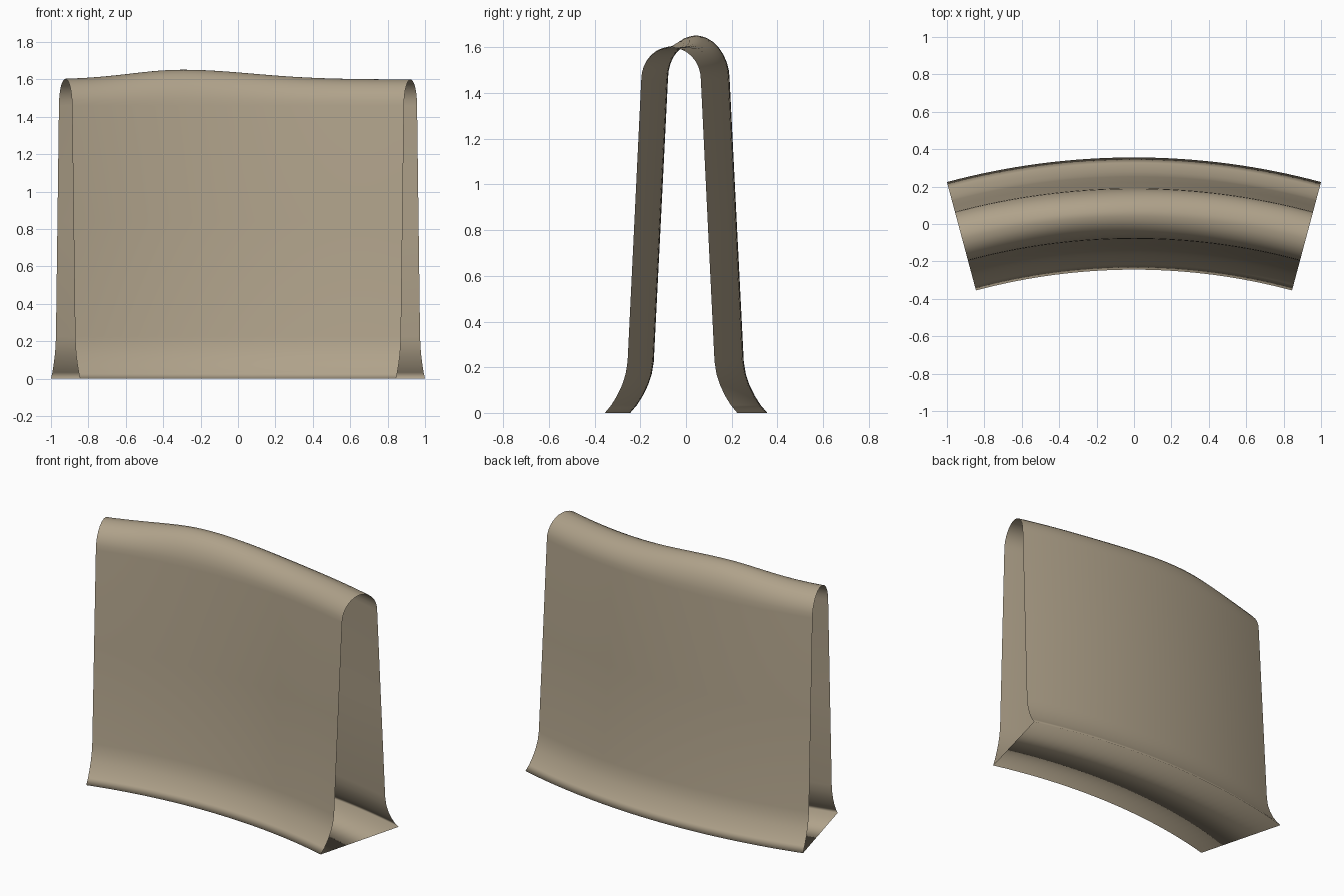
import bpy, bmesh, math

if "Cube" in bpy.data.objects:
    bpy.data.objects.remove(bpy.data.objects["Cube"])

MID_R = 3.564                 # plan radius of the wall centre line
HALF = math.radians(15)       # half the swept angle
CENTRE_Y = 0.056 - MID_R
SHOULDER, TOP = 1.46, 1.60
STEPS = 32


def swell(x):
    """Gentle off-centre rise of the crest."""
    s = 0.27 if x < -0.3 else 0.37
    return 0.052 * math.exp(-0.5 * ((x + 0.3) / s) ** 2)


# Half profile (offset from centre line, height): flared foot, leaning wall, rounded crest
half = [(0.30, 0.0), (0.271, 0.034), (0.245, 0.075), (0.222, 0.122),
        (0.206, 0.17), (0.197, 0.225), (0.166, 0.84)]
half += [(0.135 * math.cos(a), SHOULDER + (TOP - SHOULDER) * math.sin(a))
         for a in (math.radians(d) for d in range(0, 90, 12))]
profile = [(-w, z) for w, z in half] + [(0, TOP)] + [(w, z) for w, z in reversed(half)]

# Sweep the closed profile along the arc, leaving both ends open
bm = bmesh.new()
rings = []
for i in range(STEPS + 1):
    a = -HALF + 2 * HALF * i / STEPS
    rise = swell(MID_R * math.sin(a))
    ring = []
    for w, z in profile:
        r = MID_R + w
        lift = rise * max(0, (z - SHOULDER) / (TOP - SHOULDER))
        ring.append(bm.verts.new((r * math.sin(a), CENTRE_Y + r * math.cos(a), z + lift)))
    rings.append(ring)
n = len(profile)
for p, q in zip(rings, rings[1:]):
    for j in range(n):
        k = (j + 1) % n
        bm.faces.new((p[j], q[j], q[k], p[k])).smooth = True

mesh = bpy.data.meshes.new("curved_wall_section")
bm.to_mesh(mesh)
bm.free()
wall = bpy.data.objects.new("curved_wall_section", mesh)
bpy.context.collection.objects.link(wall)

# Sandy stone colour
mat = bpy.data.materials.new("sandstone")
mat.diffuse_color = (0.43, 0.36, 0.255, 1)
mat.use_nodes = True
mat.node_tree.nodes["Principled BSDF"].inputs["Base Color"].default_value = mat.diffuse_color
mesh.materials.append(mat)
